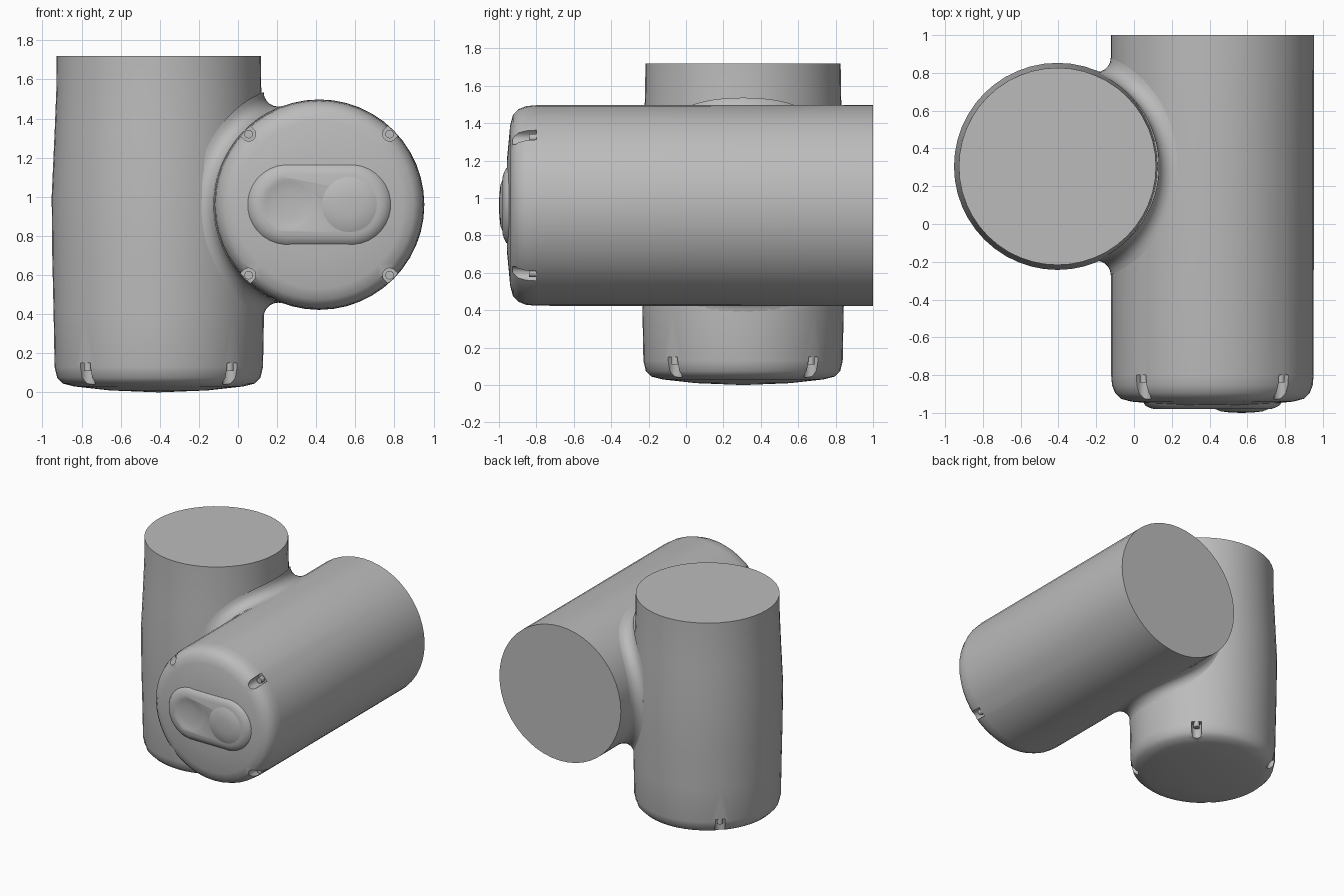
import bpy, bmesh, math
from mathutils import Matrix, Vector

cube = bpy.data.objects.get("Cube")
if cube:
    bpy.data.objects.remove(cube, do_unlink=True)

grey = bpy.data.materials.new("plain_grey")
grey.use_nodes = True
grey.diffuse_color = (0.5, 0.5, 0.5, 1)
grey.node_tree.nodes["Principled BSDF"].inputs["Base Color"].default_value = (0.5, 0.5, 0.5, 1)

# Frames: each housing is modelled along local z with its cap facing -z
UPRIGHT = Matrix.Translation((-0.405, 0.305, 0))
LYING = Matrix.Translation((0.415, 0, 0.96)) @ Matrix.Rotation(-math.pi / 2, 4, 'X')


def finish(name, bm, matrix=Matrix()):
    bmesh.ops.remove_doubles(bm, verts=bm.verts, dist=1e-5)
    bmesh.ops.recalc_face_normals(bm, faces=bm.faces)
    bm.transform(matrix)
    mesh = bpy.data.meshes.new(name)
    bm.to_mesh(mesh)
    bm.free()
    mesh.materials.append(grey)
    obj = bpy.data.objects.new(name, mesh)
    bpy.context.collection.objects.link(obj)
    return obj


def revolve(name, profile, matrix, steps=48):
    bm = bmesh.new()
    verts = [bm.verts.new((r, 0, z)) for r, z in profile]
    edges = [bm.edges.new(pair) for pair in zip(verts, verts[1:])]
    bmesh.ops.spin(bm, geom=verts + edges, cent=(0, 0, 0), axis=(0, 0, 1),
                   angle=2 * math.pi, steps=steps)
    return finish(name, bm, matrix)


def select_only(obj):
    bpy.ops.object.select_all(action='DESELECT')
    obj.select_set(True)
    bpy.context.view_layer.objects.active = obj


def smooth(obj, angle=32):
    select_only(obj)
    bpy.ops.object.shade_smooth_by_angle(angle=math.radians(angle))


def cut(obj, cutter):
    mod = obj.modifiers.new("cut", 'BOOLEAN')
    mod.operation, mod.solver, mod.object = 'DIFFERENCE', 'EXACT', cutter
    select_only(obj)
    bpy.ops.object.modifier_apply(modifier=mod.name)
    bpy.data.objects.remove(cutter, do_unlink=True)


def screw_notches(body, base, frame):
    # Four U-shaped corner notches, each with a small screw post
    for i in range(4):
        spot = frame @ Matrix.Rotation(math.radians(45 + 90 * i), 4, 'Z') @ Matrix.Translation((0.51, 0, base))
        bm = bmesh.new()
        outline = [(0.2, 0.036), (0.2, -0.036)]
        for k in range(13):
            a = math.radians(270 - 15 * k)
            outline.append((0.036 * math.cos(a), 0.036 * math.sin(a)))
        face = bm.faces.new([bm.verts.new((x, y, -0.1)) for x, y in outline])
        side = bmesh.ops.extrude_face_region(bm, geom=[face])["geom"]
        bmesh.ops.translate(bm, vec=(0, 0, 0.25),
                            verts=[v for v in side if isinstance(v, bmesh.types.BMVert)])
        cut(body, finish("notch_cutter", bm, spot))
        smooth(revolve("screw_post", [(0, 0.11), (0.022, 0.11), (0.022, 0.16), (0, 0.16)], spot, 16))


# Upright housing, slightly swollen at mid height
upright = revolve("upright_housing", [
    (0, 0), (0.25, 0.01), (0.43, 0.03), (0.49, 0.045), (0.52, 0.075), (0.533, 0.13),
    (0.538, 0.4), (0.545, 0.7), (0.548, 1.0), (0.532, 1.35), (0.524, 1.55), (0.522, 1.72), (0, 1.72)], UPRIGHT)
screw_notches(upright, 0, UPRIGHT)
smooth(upright)

# Lying housing
lying = revolve("lying_housing", [
    (0, -0.962), (0.25, -0.957), (0.43, -0.94), (0.485, -0.925), (0.515, -0.895),
    (0.531, -0.855), (0.536, -0.8), (0.538, 1), (0, 1)], LYING)
screw_notches(lying, -0.95, LYING)
smooth(lying)

# Rolling-ball fillet where the two housings meet
RU, RL, BALL = 0.536, 0.538, 0.075
cu, cl = UPRIGHT.translation, LYING.translation
x_min, x_max = cl.x - RL - BALL, cu.x + RU + BALL
bm = bmesh.new()
rows, N, M = [], 96, 6
for i in range(N):
    t = 2 * math.pi * i / N
    x = (x_min + x_max) / 2 - (x_max - x_min) / 2 * math.cos(2 * t)
    dy = math.sqrt(max(0, (RU + BALL) ** 2 - (x - cu.x) ** 2))
    dz = math.sqrt(max(0, (RL + BALL) ** 2 - (x - cl.x) ** 2))
    ball = Vector((x, cu.y + math.copysign(dy, math.cos(t)), cl.z + math.copysign(dz, math.sin(t))))
    to_u = Vector((cu.x - ball.x, cu.y - ball.y, 0)).normalized()
    to_l = Vector((cl.x - ball.x, 0, cl.z - ball.z)).normalized()
    rows.append([bm.verts.new(ball + BALL * to_u.slerp(to_l, j / M)) for j in range(M + 1)])
for i in range(N):
    a, b = rows[i], rows[(i + 1) % N]
    for j in range(M):
        bm.faces.new((a[j], b[j], b[j + 1], a[j + 1]))
fillet = finish("joint_fillet", bm)
# Face the fillet outward, away from the middle of the joint
if sum((p.center - (cu + cl) / 2 - Vector((0, 0, 0.48 - cl.z / 2 + 0.0))).dot(p.normal)
       for p in fillet.data.polygons) < 0:
    fillet.data.flip_normals()
smooth(fillet, 60)

# Raised oval pad on the front cap
bm = bmesh.new()
loops = []
for radius, z in ((0.215, -0.94), (0.2, -0.962), (0.175, -0.974), (0.155, -0.98)):
    ring = []
    for k in range(32):
        a = 2 * math.pi * (k + 0.5) / 32
        ring.append(bm.verts.new((math.copysign(0.155, math.cos(a)) + radius * math.cos(a), radius * math.sin(a), z)))
    loops.append(ring)
for a, b in zip(loops, loops[1:]):
    for k in range(32):
        n = (k + 1) % 32
        bm.faces.new((a[k], a[n], b[n], b[k]))
bm.faces.new(loops[0])
bm.faces.new(loops[-1])
pad = finish("oval_pad", bm, LYING)
dish = revolve("dish_cutter", [(0, -0.966), (0.07, -0.969), (0.115, -0.975), (0.135, -0.981),
                               (0.135, -1.05), (0, -1.05)], LYING @ Matrix.Translation((-0.155, 0, 0)))
cut(pad, dish)
smooth(pad)
smooth(revolve("round_button", [(0, -0.97), (0.14, -0.97), (0.14, -0.98), (0.11, -0.992), (0.06, -0.998),
                                (0, -1)], LYING @ Matrix.Translation((0.155, 0, 0))))
